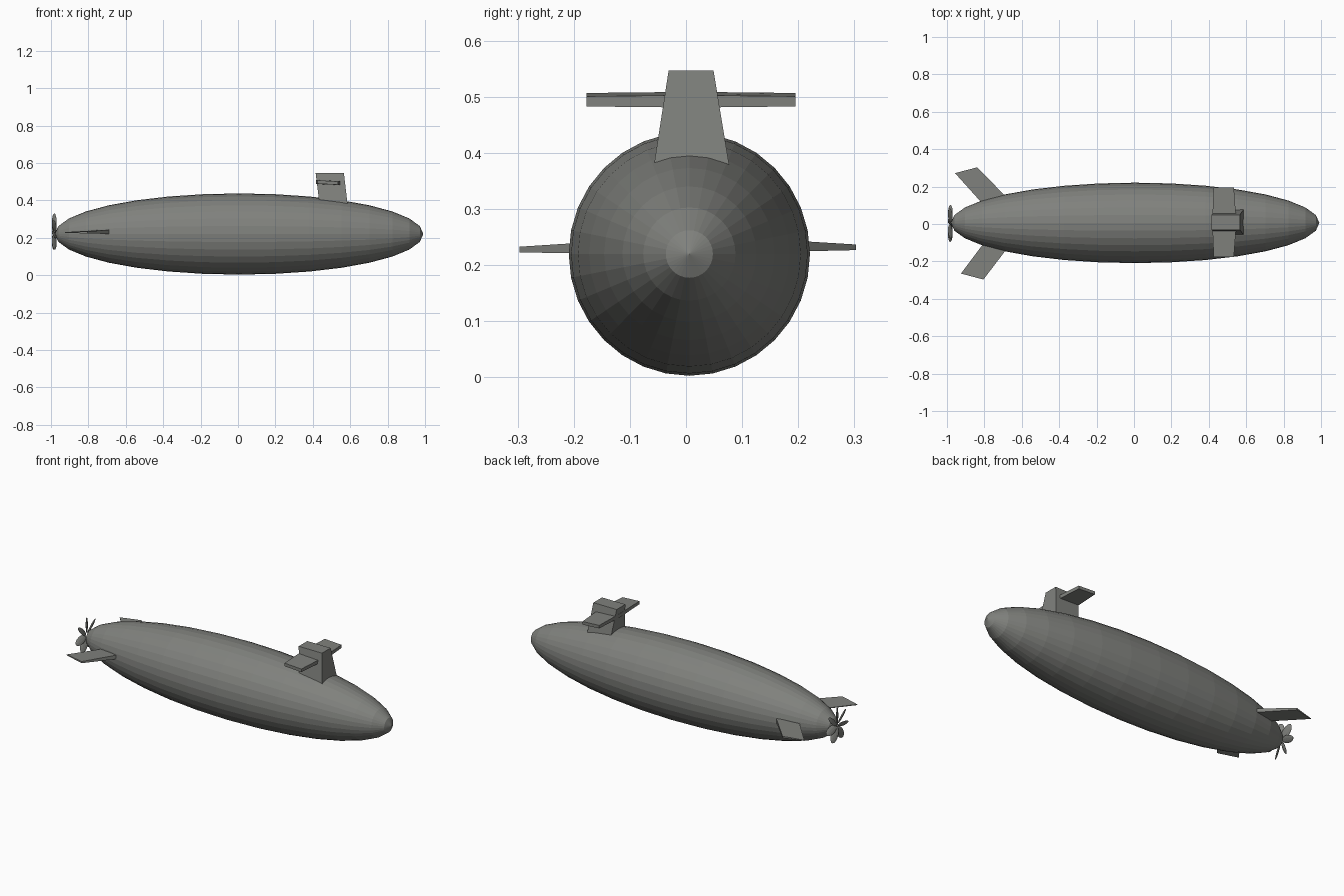
import bpy, bmesh, math
from mathutils import Matrix, Vector

if "Cube" in bpy.data.objects:
    bpy.data.objects.remove(bpy.data.objects["Cube"])

grey = bpy.data.materials.new("hull grey")
grey.diffuse_color = (0.215, 0.22, 0.205, 1)
grey.use_nodes = True
grey.node_tree.nodes["Principled BSDF"].inputs["Base Color"].default_value = grey.diffuse_color


def finish(bm, name):
    bmesh.ops.recalc_face_normals(bm, faces=bm.faces)
    me = bpy.data.meshes.new(name)
    bm.to_mesh(me)
    bm.free()
    me.materials.append(grey)
    ob = bpy.data.objects.new(name, me)
    bpy.context.collection.objects.link(ob)
    return ob


def loft(name, *rings):
    """Closed solid through a sequence of four-point rings."""
    bm = bmesh.new()
    vs = [[bm.verts.new(p) for p in r] for r in rings]
    for a, b in zip(vs, vs[1:]):
        for i in range(4):
            j = (i + 1) % 4
            bm.faces.new((a[i], a[j], b[j], b[i]))
    bm.faces.new(vs[0])
    bm.faces.new(vs[-1])
    return finish(bm, name)


# Hull: stretched low-poly sphere with its poles at bow and stern
bm = bmesh.new()
bmesh.ops.create_uvsphere(bm, u_segments=32, v_segments=16, radius=1)
bm.transform(Matrix.Translation((0.006, 0.006, 0.22))
             @ Matrix.Diagonal((0.985, 0.215, 0.217, 1))
             @ Matrix.Rotation(math.pi / 2, 4, 'Y'))
finish(bm, "hull")


# Sail: tapered tower leaning slightly aft
def rect(x0, x1, y0, y1, z):
    return [(x0, y0, z), (x1, y0, z), (x1, y1, z), (x0, y1, z)]


loft("sail", rect(0.438, 0.588, -0.06, 0.08, 0.36),
     rect(0.415, 0.566, -0.031, 0.049, 0.547))


# Sail planes: flat wings, thinner toward the tips and sloping to the front
def wing_ring(y, x0, x1, t):
    return [(x0, y, 0.498 - t), (x1, y, 0.492 - t),
            (x1, y, 0.492 + t), (x0, y, 0.498 + t)]


loft("sail_planes", wing_ring(-0.177, 0.426, 0.534, 0.009),
     wing_ring(0.009, 0.418, 0.548, 0.011),
     wing_ring(0.195, 0.426, 0.534, 0.009))


# Stern planes: swept wedges, thick leading edge and thin trailing edge
def fin_ring(lead, trail, z, t):
    return [(*lead, z - t), (*lead, z + t),
            (*trail, z + 0.002), (*trail, z - 0.002)]


loft("stern_plane_left",
     fin_ring((-0.63, 0.09), (-0.775, 0.07), 0.236, 0.014),
     fin_ring((-0.838, 0.303), (-0.957, 0.272), 0.232, 0.005))
loft("stern_plane_right",
     fin_ring((-0.64, -0.08), (-0.775, -0.065), 0.233, 0.014),
     fin_ring((-0.805, -0.297), (-0.925, -0.265), 0.228, 0.005))

# Propeller: seven pitched oval blades
bm = bmesh.new()
for i in range(7):
    m = (Matrix.Translation((-0.982, 0.003, 0.228))
         @ Matrix.Rotation(2 * math.pi * i / 7, 4, 'X')
         @ Matrix.Translation((0, 0, 0.056))
         @ Matrix.Rotation(math.radians(35), 4, 'Z')
         @ Matrix.Diagonal((0.006, 0.021, 0.046, 1)))
    bmesh.ops.create_uvsphere(bm, u_segments=10, v_segments=8, radius=1, matrix=m)
finish(bm, "propeller")
